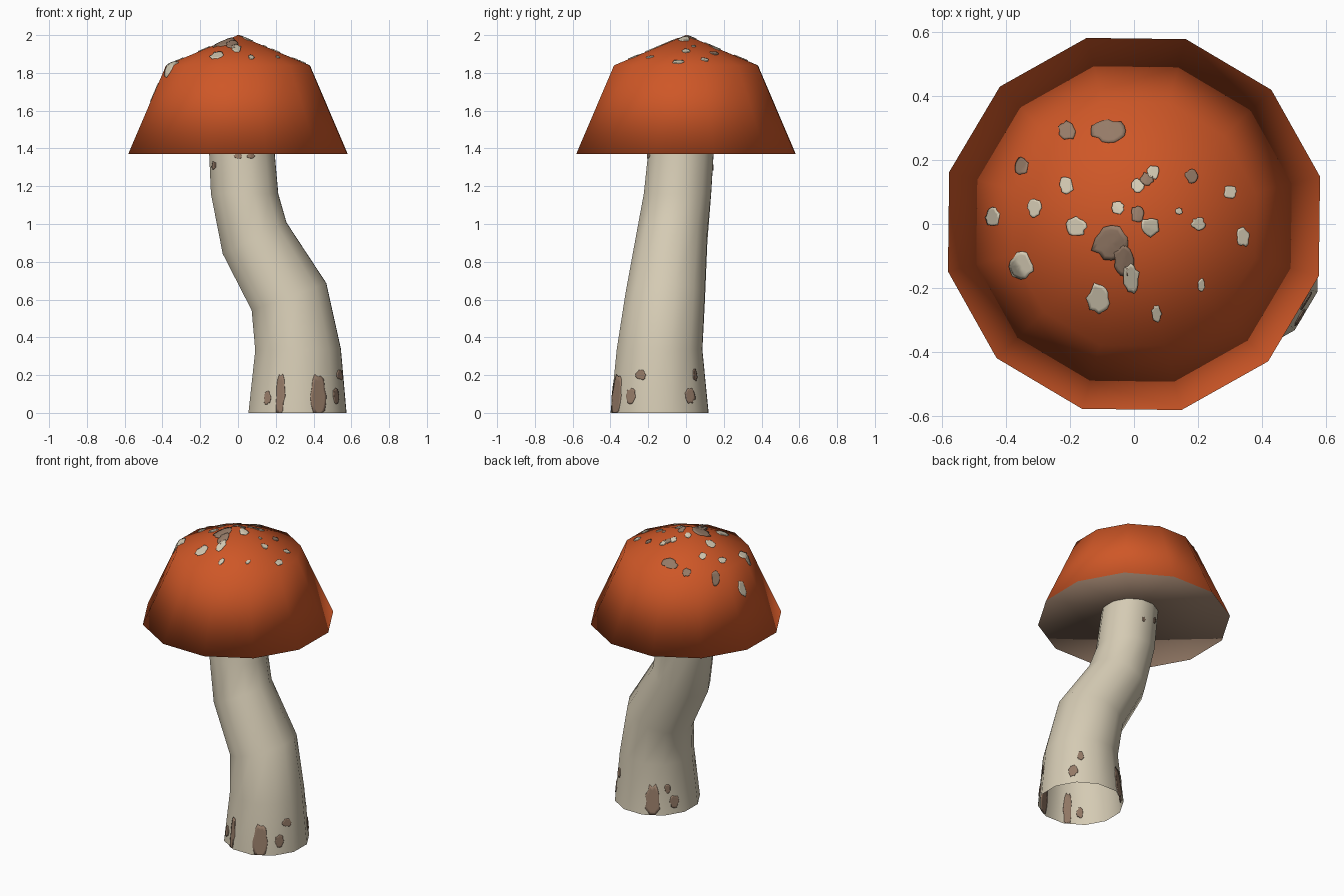
import bpy, bmesh, math, random
from math import cos, sin, radians
from mathutils import Vector
from mathutils.bvhtree import BVHTree

cube = bpy.data.objects.get("Cube")
if cube:
    bpy.data.objects.remove(cube, do_unlink=True)

random.seed(4)
SIDES = 12
PHASE = radians(14.3)


def make_material(name, colour):
    mat = bpy.data.materials.new(name)
    mat.use_nodes = True
    mat.diffuse_color = (*colour, 1)
    bsdf = mat.node_tree.nodes["Principled BSDF"]
    bsdf.inputs["Base Color"].default_value = (*colour, 1)
    bsdf.inputs["Roughness"].default_value = 0.8
    return mat


orange = make_material("cap orange", (0.62, 0.095, 0.02))
cream = make_material("stem cream", (0.665, 0.597, 0.456))
brown = make_material("gill brown", (0.305, 0.2, 0.138))


def finish(name, bm, *materials):
    """Turn a bmesh into a smooth-shaded object and return it."""
    mesh = bpy.data.meshes.new(name)
    bm.to_mesh(mesh)
    bm.free()
    for mat in materials:
        mesh.materials.append(mat)
    mesh.shade_smooth()
    obj = bpy.data.objects.new(name, mesh)
    bpy.context.scene.collection.objects.link(obj)
    return obj


def loft(bm, rings):
    """Join neighbouring rings of vertices; a ring of one vertex is a pole."""
    for low, high in zip(rings, rings[1:]):
        for i in range(SIDES):
            j = (i + 1) % SIDES
            if len(high) == 1:
                bm.faces.new((low[i], low[j], high[0]))
            elif len(low) == 1:
                bm.faces.new((low[0], high[j], high[i]))
            else:
                bm.faces.new((low[i], low[j], high[j], high[i]))


def angles():
    return [PHASE + math.tau * i / SIDES for i in range(SIDES)]


# Cap: revolved profile from the hollow underside, over the rim, to the tip
bm = bmesh.new()
rings = []
for radius, z in ((0, 1.455), (0.6, 1.37), (0.393, 1.84), (0, 2)):
    if radius:
        rings.append([bm.verts.new((radius * cos(a), radius * sin(a), z)) for a in angles()])
    else:
        rings.append([bm.verts.new((0, 0, z))])
loft(bm, rings)
bm.normal_update()
for face in bm.faces:
    face.material_index = 1 if face.normal.z < 0 else 0
cap_tree = BVHTree.FromBMesh(bm)
finish("cap", bm, orange, brown)

# Stem: open bent tube; each ring is centre, radius, tilt
STEM = (
    (Vector((0.315, -0.14, 0)), 0.268, 0),
    (Vector((0.318, -0.14, 0.335)), 0.234, 1),
    (Vector((0.27, -0.11, 0.615)), 0.217, 20),
    (Vector((0.088, -0.075, 0.925)), 0.194, 26),
    (Vector((0.035, -0.045, 1.16)), 0.184, 0),
    (Vector((0.015, -0.02, 1.46)), 0.177, 0),
)
bm = bmesh.new()
rings = []
for centre, radius, tilt in STEM:
    across = Vector((cos(radians(tilt)), 0, sin(radians(tilt))))
    deep = Vector((0, 1, 0))
    rings.append([bm.verts.new(centre + radius * (across * cos(a) + deep * sin(a)))
                  for a in angles()])
loft(bm, rings)
bm.normal_update()
stem_tree = BVHTree.FromBMesh(bm)
finish("stem", bm, cream)


def stem_axis(z):
    for (a, _, _), (b, _, _) in zip(STEM, STEM[1:]):
        if z <= b.z:
            return a.lerp(b, (z - a.z) / (b.z - a.z))


def patch(name, mat, tree, origin, aim, u, v, floor=None):
    """Thin irregular plate, draped on a surface by casting rays along aim."""
    bm = bmesh.new()
    count, steps = 16, 4
    wobble = [random.uniform(0.82, 1.15) for _ in range(count)]

    def drape(offset):
        start = origin + offset
        if floor is not None:
            start.z = max(start.z, floor)
        hit = tree.ray_cast(start, aim)[0]
        return bm.verts.new(hit or tree.find_nearest(start)[0])

    middle = drape(Vector())
    inner = None
    for step in range(1, steps + 1):
        ring = []
        for i in range(count):
            a = math.tau * i / count
            ring.append(drape((u * cos(a) + v * sin(a)) * wobble[i] * step / steps))
        for i in range(count):
            j = (i + 1) % count
            if inner:
                bm.faces.new((inner[i], ring[i], ring[j], inner[j]))
            else:
                bm.faces.new((middle, ring[i], ring[j]))
        inner = ring
    obj = finish(name, bm, mat)
    solid = obj.modifiers.new("thickness", "SOLIDIFY")
    solid.thickness = 0.009
    solid.offset = 0


# Cap spots: x, y, half width, half length in hundredths
pale_spots = (
    (-21, 12, 2, 3), (-31, 5, 2, 3), (-18, -1, 3, 3), (-5, 5, 2, 2), (1, 12, 2, 2),
    (6, 16, 2, 2), (5, -1, 3, 3), (-1, -17, 2.5, 4.5), (-11, -23, 3.5, 4.5),
    (-35, -13, 3.5, 4), (20, 0, 2, 2), (14, 4, 1, 1), (34, -4, 2, 3), (30, 10, 2, 2),
    (7, -28, 1.5, 2.5), (21, -19, 1, 2), (-44, 2, 2, 3),
)
dark_spots = (
    (-21, 29, 2.5, 3), (-8, 29, 5, 3.5), (-35, 18, 2, 2.5), (18, 15, 2, 2),
    (-7, -6, 6, 5), (-3, -11, 3, 5), (1, 3, 2, 2.5), (4, 14, 2, 2),
)
for label, mat, spots in (("pale", cream, pale_spots), ("dark", brown, dark_spots)):
    for x, y, w, h in spots:
        patch(label + "_cap_spot", mat, cap_tree, Vector((x, y, 300)) / 100,
              Vector((0, 0, -1)), Vector((w / 100, 0, 0)), Vector((0, h / 100, 0)))

# Stem stains: compass angle, then height, half width, half height in hundredths
stains = (
    (-111, 9, 2.5, 11), (-64, 9, 4.5, 11), (-129, 8, 2, 3.5), (-37, 9, 3, 4),
    (-24, 20, 3, 2.5), (39, 9, 3, 4), (50, 20, 2, 3), (118, 9, 4.5, 11),
    (150, 8, 3, 4), (140, 17, 2, 3), (-150, 131, 2, 2), (-97, 136, 2, 1.5),
    (-75, 136, 2, 1.5), (85, 130, 1, 1.5), (120, 134, 1.5, 2),
)
for angle, z, w, h in stains:
    a = radians(angle)
    out = Vector((cos(a), sin(a), 0))
    patch("stem_stain", brown, stem_tree, stem_axis(z / 100) + out, -out,
          Vector((-sin(a), cos(a), 0)) * w / 100, Vector((0, 0, h / 100)), 0.002)
